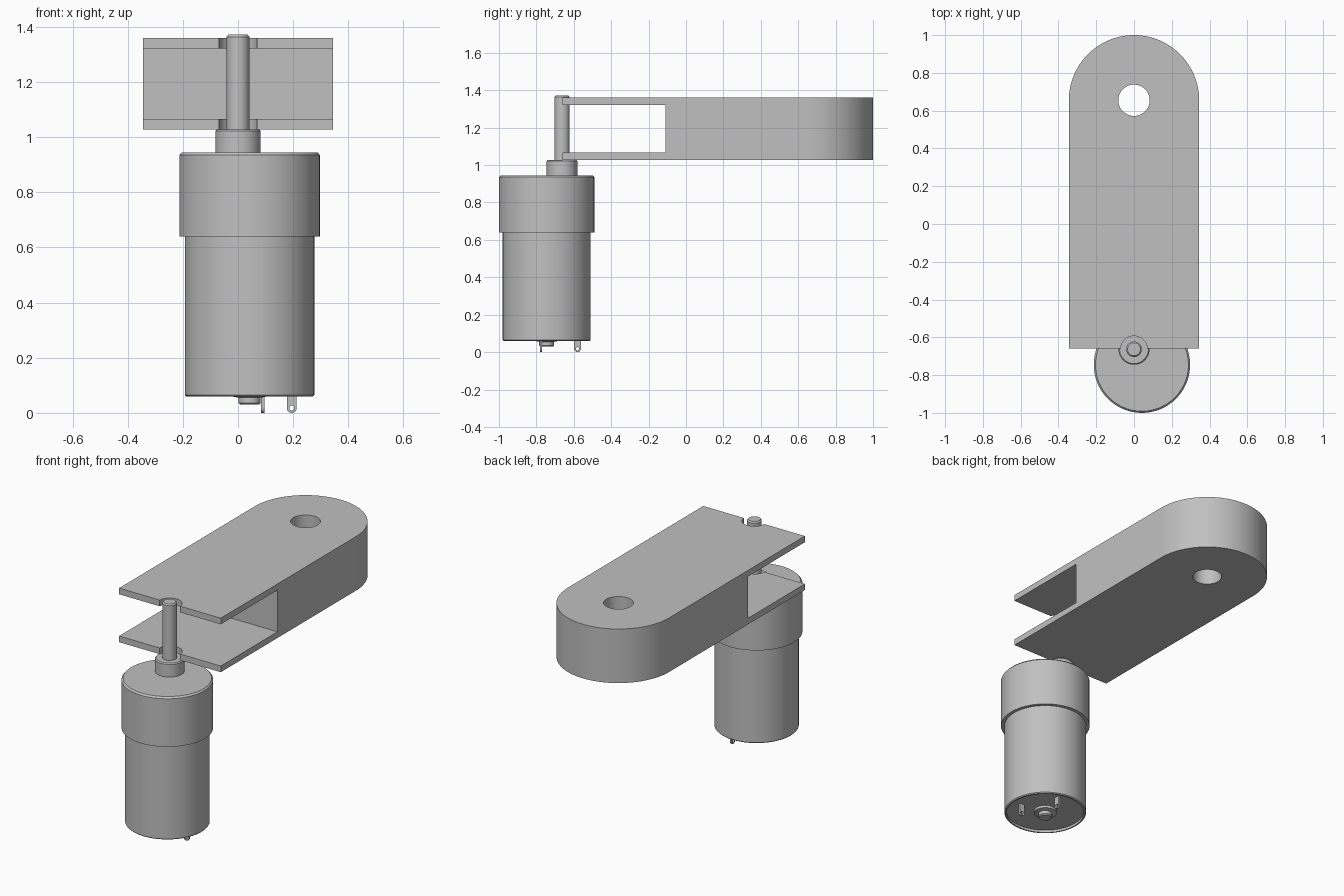
import bpy, bmesh, math
from mathutils import Vector, Matrix

cube = bpy.data.objects.get("Cube")
if cube:
    bpy.data.objects.remove(cube, do_unlink=True)

grey = bpy.data.materials.new("plain grey")
grey.use_nodes = True
COLOUR = (0.53, 0.53, 0.53, 1)
grey.diffuse_color = COLOUR
grey.node_tree.nodes["Principled BSDF"].inputs["Base Color"].default_value = COLOUR


def finish(name, bm, smooth=True):
    bmesh.ops.recalc_face_normals(bm, faces=bm.faces)
    mesh = bpy.data.meshes.new(name)
    bm.to_mesh(mesh)
    bm.free()
    mesh.materials.append(grey)
    obj = bpy.data.objects.new(name, mesh)
    bpy.context.collection.objects.link(obj)
    if smooth:
        shade(obj)
    return obj


def select(obj):
    bpy.ops.object.select_all(action='DESELECT')
    obj.select_set(True)
    bpy.context.view_layer.objects.active = obj


def shade(obj):
    select(obj)
    bpy.ops.object.shade_smooth_by_angle(angle=math.radians(30))


def lathe(name, centre, profile, steps=64):
    """Revolve (radius, z) points about a vertical axis."""
    bm = bmesh.new()
    verts = [bm.verts.new((r, 0, z)) for r, z in profile]
    edges = [bm.edges.new(pair) for pair in zip(verts, verts[1:])]
    bmesh.ops.spin(bm, geom=verts + edges, cent=(0, 0, 0), axis=(0, 0, 1),
                   angle=math.tau, steps=steps, use_duplicate=False)
    bmesh.ops.remove_doubles(bm, verts=bm.verts, dist=1e-5)
    bmesh.ops.translate(bm, verts=bm.verts, vec=(*centre, 0))
    return finish(name, bm)


def tongue(name, radius, length, thickness, matrix):
    """Plate with a square end at -y and a round end centred on the origin."""
    bm = bmesh.new()
    arc = [math.pi * i / 48 for i in range(49)]
    points = [(radius * math.cos(a), radius * math.sin(a)) for a in arc]
    points += [(-radius, -length), (radius, -length)]
    face = bm.faces.new([bm.verts.new((x, y, 0)) for x, y in points])
    out = bmesh.ops.extrude_face_region(bm, geom=[face])["geom"]
    bmesh.ops.translate(bm, vec=(0, 0, thickness),
                        verts=[v for v in out if isinstance(v, bmesh.types.BMVert)])
    bm.transform(matrix)
    return finish(name, bm, False)


def drill(radius, depth, matrix):
    bm = bmesh.new()
    bmesh.ops.create_cone(bm, cap_ends=True, segments=48, radius1=radius,
                          radius2=radius, depth=depth, matrix=matrix)
    return finish("cutter", bm, False)


def cut(obj, cutters):
    for cutter in cutters:
        cutter.hide_render = True
        mod = obj.modifiers.new("cut", 'BOOLEAN')
        mod.operation, mod.solver, mod.object = 'DIFFERENCE', 'EXACT', cutter
        select(obj)
        bpy.ops.object.modifier_apply(modifier=mod.name)
        bpy.data.objects.remove(cutter, do_unlink=True)
    shade(obj)


# Crank arm: rounded bar with a pivot hole, a fork slot and shaft notches
SHAFT = (0, -0.663)
arm = tongue("crank_arm", 0.345, 1.315, 0.332, Matrix.Translation((0, 0.655, 1.028)))
bm = bmesh.new()
bmesh.ops.create_cube(bm, size=1, matrix=Matrix.LocRotScale(
    Vector((0, -0.61, 1.194)), None, Vector((1, 1, 0.256))))
slot = finish("cutter", bm, False)
cut(arm, [slot,
          drill(0.083, 1, Matrix.Translation((0, 0.655, 1.2))),
          drill(0.07, 1, Matrix.Translation((*SHAFT, 1.2)))])

# Motor housing, with a shallow recess under a thin rim
MOTOR = (0.042, -0.745)
lathe("motor_body", MOTOR, [(0, 0.075), (0.222, 0.075), (0.222, 0.06), (0.23, 0.06),
                            (0.235, 0.065), (0.235, 0.65), (0, 0.65)])
lathe("gearbox", MOTOR, [(0, 0.64), (0.255, 0.64), (0.255, 0.935),
                         (0.246, 0.945), (0, 0.945)])
lathe("rear_bearing", MOTOR, [(0, 0.03), (0.034, 0.03), (0.04, 0.036), (0.04, 0.055),
                              (0.065, 0.06), (0.065, 0.08), (0, 0.08)])

# Offset output shaft and its collar
lathe("shaft_collar", SHAFT, [(0, 0.94), (0.082, 0.94), (0.082, 1.022),
                              (0.076, 1.028), (0, 1.028)])
lathe("output_shaft", SHAFT, [(0, 1.02), (0.041, 1.02), (0.041, 1.364),
                              (0.034, 1.372), (0, 1.372)])

# Two solder terminals, round end down, standing at right angles
down = Matrix.Rotation(math.radians(-90), 4, 'X')
for name, place, turn in (("front_terminal", (0.195, -0.775), 0),
                          ("rear_terminal", (0.09, -0.58), 90)):
    pose = (Matrix.Translation((*place, 0.018))
            @ Matrix.Rotation(math.radians(turn), 4, 'Z') @ down)
    centred = pose @ Matrix.Translation((0, 0, -0.006))
    terminal = tongue(name, 0.018, 0.062, 0.012, centred)
    cut(terminal, [drill(0.009, 0.1, pose)])
